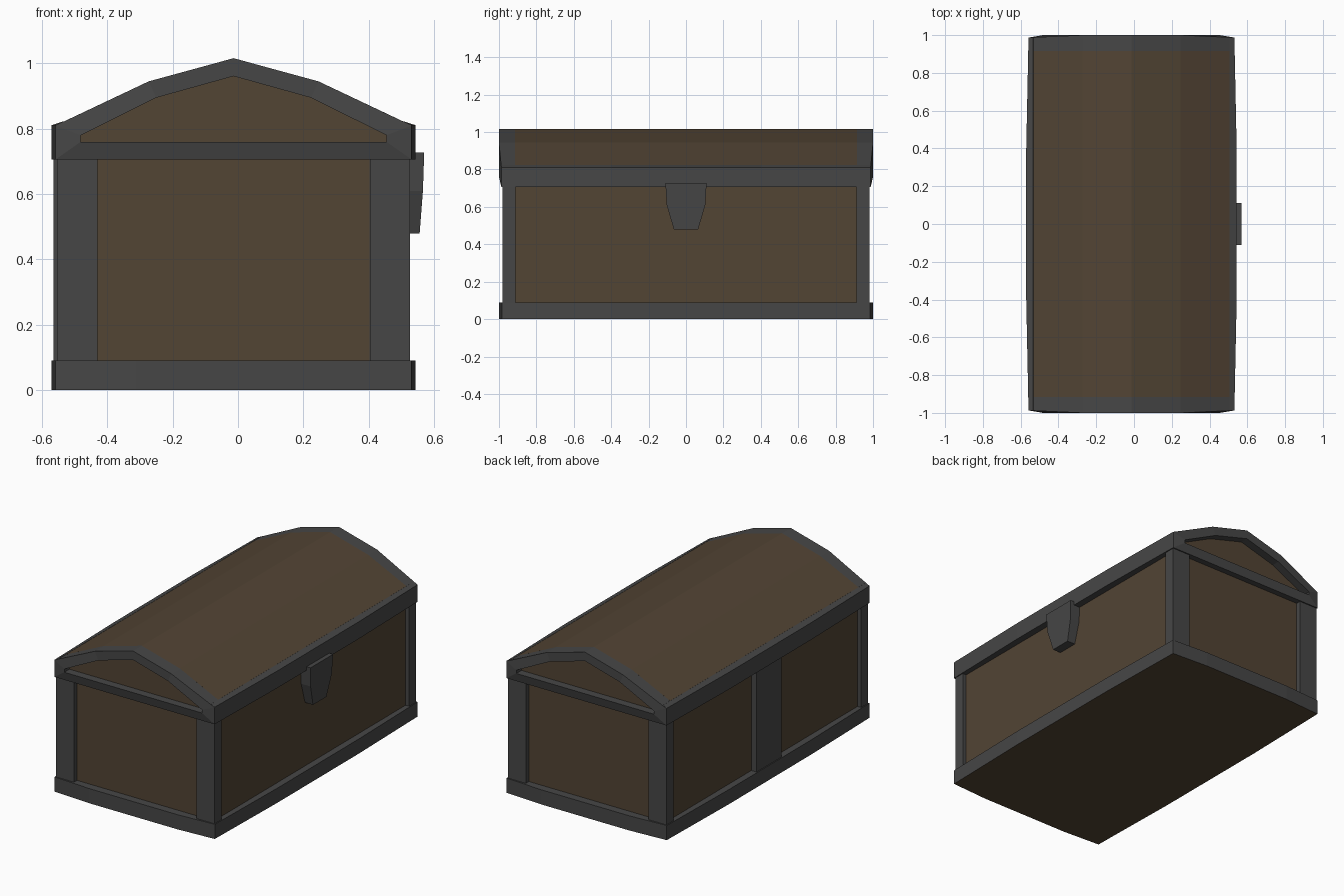
import bpy, bmesh

if "Cube" in bpy.data.objects:
    bpy.data.objects.remove(bpy.data.objects["Cube"])

CX = -0.0135  # chest body centre, the latch shifts the overall bounds


def material(name, rgb):
    m = bpy.data.materials.new(name)
    m.diffuse_color = (*rgb, 1)
    m.use_nodes = True
    m.node_tree.nodes["Principled BSDF"].inputs["Base Color"].default_value = m.diffuse_color
    return m


WOOD = material("wood", (0.085, 0.058, 0.034))
IRON = material("iron", (0.062, 0.062, 0.062))


def loft(name, loops, mat, caps=True, closed=False, dx=CX):
    """Bridge equal-length vertex loops, with end caps or joined into a ring."""
    bm = bmesh.new()
    rows = [[bm.verts.new((x + dx, y, z)) for x, y, z in lp] for lp in loops]
    n = len(rows[0])
    pairs = list(zip(rows, rows[1:]))
    if closed:
        pairs.append((rows[-1], rows[0]))
    for a, b in pairs:
        for i in range(n):
            j = (i + 1) % n
            bm.faces.new((a[i], a[j], b[j], b[i]))
    if caps and not closed:
        bm.faces.new(rows[0])
        if len(rows) > 1:
            bm.faces.new(rows[-1])
    bmesh.ops.recalc_face_normals(bm, faces=bm.faces)
    me = bpy.data.meshes.new(name)
    bm.to_mesh(me)
    bm.free()
    me.materials.append(mat)
    ob = bpy.data.objects.new(name, me)
    bpy.context.collection.objects.link(ob)
    return ob


def box(name, x0, x1, y0, y1, z0, z1, mat):
    plan = [(x0, y0), (x1, y0), (x1, y1), (x0, y1)]
    return loft(name, [[(x, y, z) for x, y in plan] for z in (z0, z1)], mat)


def mirrored(half):
    """Complete a profile given from the right edge up to the centre point."""
    return half + [(-x, z) for x, z in reversed(half) if x > 0]


# Wooden body
box("body_panels", -0.515, 0.515, -0.95, 0.95, 0.01, 0.75, WOOD)

# Base band, bowed slightly outward in plan, and wooden floor
quarter = [(0.557, 0.4), (0.545, 0.985), (0.3, 1.0)]
right = [(x, -y) for x, y in reversed(quarter)] + quarter
plan = right + [(-x, -y) for x, y in right]
inner = [(x * 0.92, y * 0.945) for x, y in plan]
loft("base_band", [[(x, y, z) for x, y in p] for p, z in
                   ((plan, 0), (plan, 0.09), (inner, 0.09), (inner, 0))], IRON, caps=False)
floor_bm = bmesh.new()
floor_bm.faces.new([floor_bm.verts.new((x + CX, y, 0)) for x, y in reversed(plan)])
floor_mesh = bpy.data.meshes.new("floor")
floor_bm.to_mesh(floor_mesh)
floor_bm.free()
floor_mesh.materials.append(WOOD)
bpy.context.collection.objects.link(bpy.data.objects.new("floor", floor_mesh))

# Corner posts
for sx in (-1, 1):
    for sy in (-1, 1):
        xs = sorted((sx * 0.417, sx * 0.54))
        ys = sorted((sy * 0.912, sy * 0.98))
        box("corner_post", *xs, *ys, 0.085, 0.71, IRON)

# Back strap
box("back_strap", -0.551, -0.5, -0.12, 0.12, 0.085, 0.71, IRON)

# Curved lid: wooden roof between two iron end arches
roof = mirrored([(0.52, 0.74), (0.52, 0.822), (0.26, 0.945), (0, 1.016)])
loft("lid_roof", [[(x, y, z) for x, z in roof] for y in (-0.915, 0.915)], WOOD)

outer = mirrored([(0.545, 0.706), (0.545, 0.81), (0.26, 0.945), (0, 1.016)])
opening = mirrored([(0.468, 0.76), (0.468, 0.78), (0.237, 0.895), (0, 0.961)])
loft("lid_end_panels", [[(x, y, z) for x, z in opening] for y in (-0.95, 0.95)], WOOD)


def end_y(x):
    return 0.987 if abs(x) > 0.5 else 1.0


for s in (-1, 1):
    loft("lid_end_arch", [
        [(x, s * end_y(x), z) for x, z in outer],
        [(x, s * 0.915, z) for x, z in outer],
        [(x, s * 0.915, z) for x, z in opening],
        [(x, s * 1.0, z) for x, z in opening]], IRON, closed=True)

# Lid side bands, bowed outward
for s in (-1, 1):
    loops = []
    for y, xo in ((-0.985, 0.545), (-0.4, 0.557), (0.4, 0.557), (0.985, 0.545)):
        section = [(0.5, 0.706), (xo, 0.706), (xo, 0.811), (0.52, 0.823), (0.5, 0.815)]
        loops.append([(s * x, y, z) for x, z in section])
    loft("lid_side_band", loops, IRON)

# Latch plate, thinner toward its lower end
latch = [(0.11, 0.728, 0.57), (0.103, 0.61, 0.566), (0.065, 0.48, 0.556)]
latch += [(-y, z, x) for y, z, x in reversed(latch)]
loft("latch", [[(0.495, y, z) for y, z, x in latch],
               [(x, y, z) for y, z, x in latch]], IRON, dx=0)
